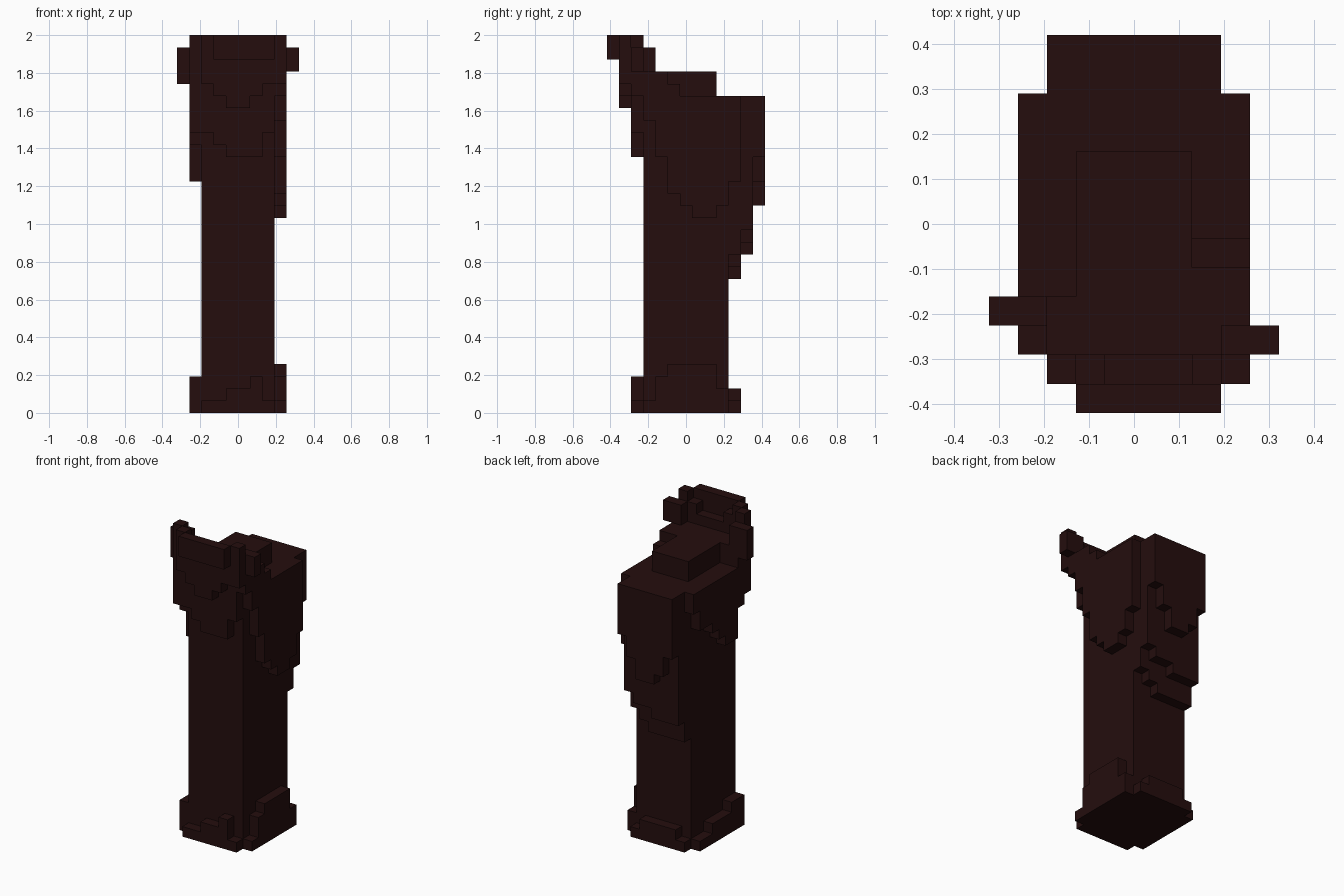
import bpy
import bmesh
from mathutils import Matrix, Vector

V = 2 / 31  # one block

cube = bpy.data.objects.get("Cube")
if cube:
    bpy.data.objects.remove(cube, do_unlink=True)

mat = bpy.data.materials.new("dark_brown")
mat.use_nodes = True
COLOR = (0.018, 0.0043, 0.0043, 1)
mat.diffuse_color = COLOR
bsdf = mat.node_tree.nodes["Principled BSDF"]
bsdf.inputs["Base Color"].default_value = COLOR
bsdf.inputs["Roughness"].default_value = 0.9


def part(name, boxes):
    """One object from boxes given as (low corner, high corner) in blocks."""
    bm = bmesh.new()
    for lo, hi in boxes:
        lo, hi = Vector(lo) * V, Vector(hi) * V
        m = Matrix.Translation((lo + hi) / 2) @ Matrix.Diagonal((hi - lo).to_4d())
        bmesh.ops.create_cube(bm, size=1, matrix=m)
    mesh = bpy.data.meshes.new(name)
    bm.to_mesh(mesh)
    bm.free()
    mesh.materials.append(mat)
    bpy.context.collection.objects.link(bpy.data.objects.new(name, mesh))


def strips(name, axis, start, depth, bottoms, tops):
    """One-block-thick layer: a row of upright strips along x or y.
    Equal neighbours are joined; a single number is used for every strip."""
    n = len(bottoms) if isinstance(bottoms, list) else len(tops)
    bottoms = bottoms if isinstance(bottoms, list) else [bottoms] * n
    tops = tops if isinstance(tops, list) else [tops] * n
    boxes, i = [], 0
    while i < n:
        j = i
        while j < n and (bottoms[j], tops[j]) == (bottoms[i], tops[i]):
            j += 1
        a, b = start + i, start + j
        if axis == "x":
            boxes.append(((a, depth, bottoms[i]), (b, depth + 1, tops[i])))
        else:
            boxes.append(((depth, a, bottoms[i]), (depth + 1, b, tops[i])))
        i = j
    part(name, boxes)


# Main shaft and the raised crown on top
part("shaft", [((-3, -3.5, 0), (3, 3.5, 26))])
part("crown", [
    ((-2, -2.5, 26), (2, 2.5, 28)),
    ((-4, -4.5, 26), (4, -2.5, 28)),
    ((2, -2.5, 26), (4, -1.5, 28)),
    ((2, -1.5, 26), (4, -0.5, 27)),
])

# Ragged foot around the base
strips("front_foot", "x", -3, -4.5, 0, [1, 1, 2, 2, 3, 1])
strips("back_foot", "x", -3, 3.5, 0, [1, 2, 2, 2, 2, 1])
strips("left_foot", "y", -3.5, 3, 0, [1, 3, 4, 4, 4, 4, 2])
strips("right_foot", "y", -3.5, -4, 0, [3, 3, 2, 2, 2, 1, 1])

# Side layers hanging from the top
strips("left_drape", "y", -4.5, 3, [26, 24, 21, 18, 17, 16, 16, 17, 19], 26)
strips("right_drape", "y", -4.5, -4, [23, 22, 19, 19, 20, 21, 22, 22, 24], 26)

# Three stepped layers on the back
strips("back_inner_layer", "x", -3, 3.5, [11, 11, 11, 11, 12, 13], 26)
strips("back_middle_layer", "x", -3, 4.5, [13, 13, 13, 14, 14, 15], 26)
strips("back_outer_layer", "x", -3, 5.5, [20, 18, 17, 17, 19, 21], 26)

# Front layers stepping out to the lip
strips("front_inner_layer", "x", -3, -4.5, [23, 22, 21, 21, 21, 23], 26)
strips("front_outer_layer", "x", -3, -5.5,
       [27, 26, 25, 25, 26, 27, 27], [31, 30, 29, 29, 29, 30, 31])
part("front_lip", [((-2, -6.5, 29), (3, -5.5, 31))])

# Rim corners and the side nubs
part("right_rim", [
    ((-4, -4.5, 28), (-3, -3.5, 31)),
    ((-4, -3.5, 28), (-3, -2.5, 30)),
    ((-5, -3.5, 27), (-4, -2.5, 30)),
])
part("left_rim", [((3, -4.5, 28), (5, -3.5, 30))])
